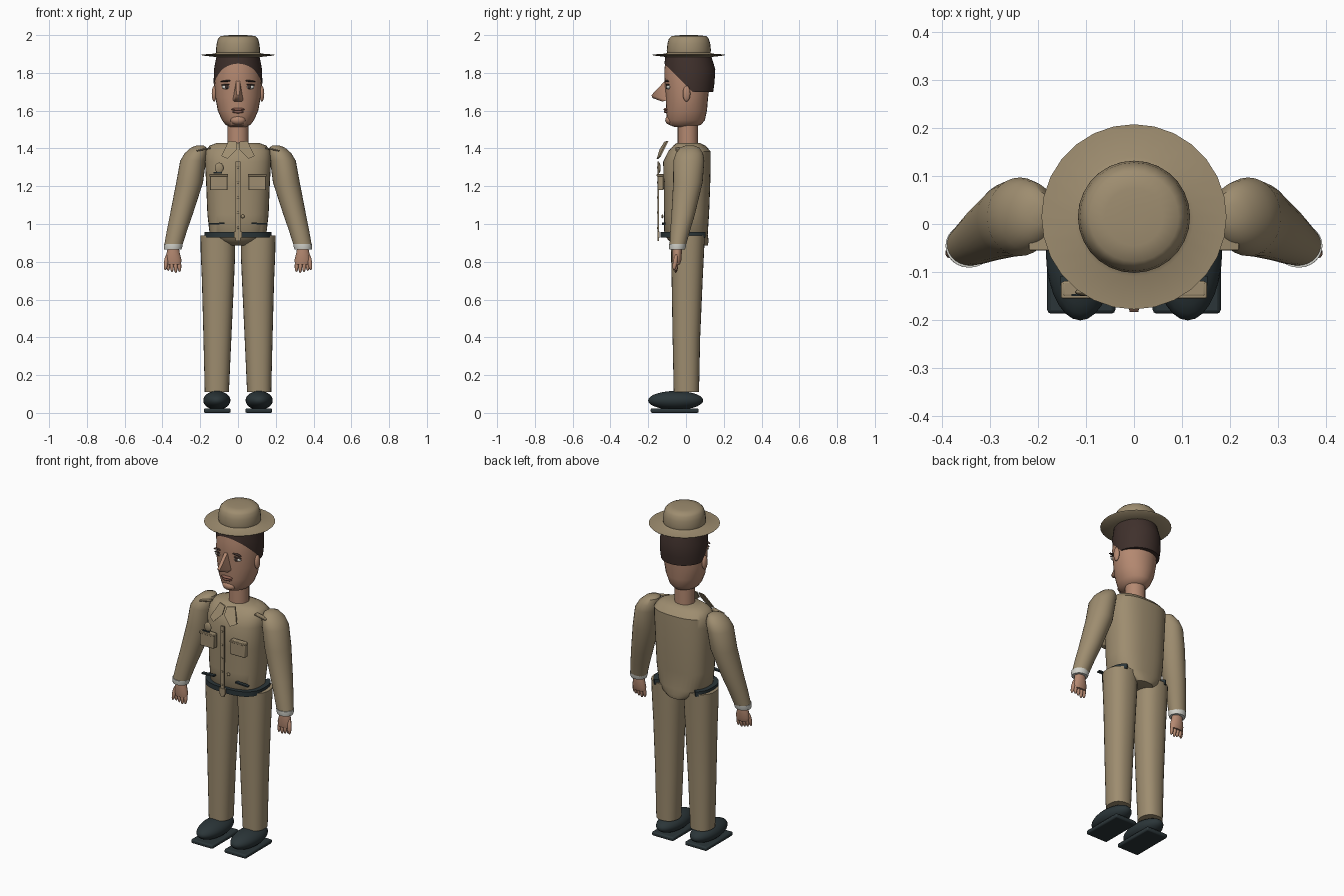
import bpy, bmesh, math
from mathutils import Vector, Matrix

cube = bpy.data.objects.get("Cube")
if cube:
    bpy.data.objects.remove(cube, do_unlink=True)


def material(name, rgb):
    m = bpy.data.materials.new(name)
    m.use_nodes = True
    m.diffuse_color = (*rgb, 1)
    m.node_tree.nodes["Principled BSDF"].inputs["Base Color"].default_value = (*rgb, 1)
    return m


KHAKI = material("khaki cloth", (0.34, 0.265, 0.16))
SKIN = material("skin", (0.46, 0.25, 0.165))
HAIR = material("dark brown hair", (0.05, 0.03, 0.025))
BLACK = material("blue black leather", (0.024, 0.036, 0.04))
WHITE = material("off white", (0.65, 0.65, 0.6))
LIPS = material("lip red", (0.27, 0.12, 0.085))


def finish(name, bm, mat, angle=40):
    bmesh.ops.recalc_face_normals(bm, faces=bm.faces)
    me = bpy.data.meshes.new(name)
    bm.to_mesh(me)
    bm.free()
    me.materials.append(mat)
    for p in me.polygons:
        p.use_smooth = True
    me.set_sharp_from_angle(angle=math.radians(angle))
    ob = bpy.data.objects.new(name, me)
    bpy.context.collection.objects.link(ob)
    return ob


def oval(cx, cy, rx, ry, power, t):
    c, s = math.cos(t), math.sin(t)
    return (cx + rx * math.copysign(abs(c) ** (2 / power), c),
            cy + ry * math.copysign(abs(s) ** (2 / power), s))


def loft_mesh(sections, n=28, power=2):
    """Stack of oval rings, each given as (cx, cy, z, rx, ry)."""
    bm = bmesh.new()
    rings = [[bm.verts.new((*oval(cx, cy, rx, ry, power, math.tau * i / n), z))
              for i in range(n)] for cx, cy, z, rx, ry in sections]
    for a, b in zip(rings, rings[1:]):
        for i in range(n):
            j = (i + 1) % n
            bm.faces.new((a[i], a[j], b[j], b[i]))
    bm.faces.new(rings[0])
    bm.faces.new(rings[-1])
    return bm


def loft(name, sections, mat, n=28, power=2, side=1):
    flipped = [(side * s[0], *s[1:]) for s in sections]
    return finish(name, loft_mesh(flipped, n, power), mat)


def ball(name, pos, radii, mat, n=20, turn=0):
    bm = bmesh.new()
    bmesh.ops.create_uvsphere(bm, u_segments=n, v_segments=n // 2, radius=1)
    bm.transform(Matrix.Translation(pos) @ Matrix.Rotation(turn, 4, 'Y') @ Matrix.Diagonal((*radii, 1)))
    return finish(name, bm, mat)


def box(name, pos, size, mat, bevel=0.0, turn=0):
    bm = bmesh.new()
    bmesh.ops.create_cube(bm, size=1)
    bm.transform(Matrix.Translation(pos) @ Matrix.Rotation(turn, 4, 'Y') @ Matrix.Diagonal((*size, 1)))
    ob = finish(name, bm, mat)
    if bevel:
        mod = ob.modifiers.new("rounded", 'BEVEL')
        mod.width, mod.segments = bevel, 2
    return ob


def hull(name, points, mat, angle=40):
    bm = bmesh.new()
    for p in points:
        bm.verts.new(p)
    bmesh.ops.convex_hull(bm, input=bm.verts)
    return finish(name, bm, mat, angle)


def finger(name, a, b, r, mat):
    a, b = Vector(a), Vector(b)
    bm = bmesh.new()
    bmesh.ops.create_uvsphere(bm, u_segments=10, v_segments=8, radius=1)
    turn = (b - a).to_track_quat('Z', 'Y').to_matrix().to_4x4()
    bm.transform(Matrix.Translation((a + b) / 2) @ turn @ Matrix.Diagonal((r, r, (b - a).length / 2, 1)))
    return finish(name, bm, mat)


# Hat: brim and crown in one turned profile
hat = [(.10, 1.882), (.188, 1.892), (.193, 1.897), (.125, 1.902), (.115, 1.907), (.117, 1.92),
       (.113, 1.955), (.106, 1.98), (.093, 1.994), (.06, 1.999), (.02, 2.0)]
loft("hat", [(0, .015, z, r, r) for r, z in hat], KHAKI, n=28)

# Head and neck
loft("head", [(0, -.01, 1.513, .04, .05), (0, -.005, 1.525, .066, .085), (0, 0, 1.55, .085, .1),
              (0, .003, 1.6, .107, .108), (0, .005, 1.67, .12, .112), (0, .007, 1.75, .124, .121),
              (0, .01, 1.82, .12, .125), (0, .01, 1.89, .108, .112)], SKIN)
loft("neck", [(0, .01, z, .056, .054) for z in (1.4, 1.48, 1.56)], SKIN, n=20)

# Hair: a shell around the head, cut along a slanted hairline
bm = loft_mesh([(0, .022, 1.70, .124, .122), (0, .022, 1.75, .129, .129),
                (0, .019, 1.82, .127, .136), (0, .012, 1.888, .114, .122)], n=40)
bmesh.ops.bisect_plane(bm, geom=bm.verts[:] + bm.edges[:] + bm.faces[:], plane_co=(0, -.115, 1.85),
                       plane_no=(0, -1, -1), clear_outer=True)
finish("hair", bm, HAIR)

# Face
hull("nose", [(-.01, -.105, 1.765), (.01, -.105, 1.765), (-.028, -.10, 1.655), (.028, -.10, 1.655),
              (-.009, -.183, 1.682), (.009, -.183, 1.682), (0, -.178, 1.667),
              (-.02, -.125, 1.648), (.02, -.125, 1.648)], SKIN, 60)
ball("upper_lip", (0, -.104, 1.607), (.036, .015, .008), LIPS)
ball("lower_lip", (0, -.103, 1.594), (.03, .014, .008), LIPS)
ball("chin", (0, -.085, 1.55), (.04, .025, .025), SKIN)

# Shirt body
loft("shirt", [(0, .03, .885, .07, .085), (0, .015, .91, .115, .105), (0, 0, .945, .15, .115),
               (0, .003, 1.05, .162, .119), (0, .005, 1.2, .168, .123), (0, .005, 1.33, .175, .126),
               (0, .018, 1.385, .172, .112), (0, .018, 1.415, .15, .085),
               (0, .012, 1.43, .11, .06)], KHAKI, n=36, power=2.5)
box("placket", (0, -.146, 1.12), (.024, .008, .42), KHAKI)
for k in range(5):
    ball("placket_button", (0, -.151, .98 + .08 * k), (.006, .003, .006), KHAKI, 10)
box("buckle", (0, -.146, .942), (.04, .012, .034), KHAKI)
ball("shirt_button", (.025, -.125, 1.04), (.01, .006, .01), KHAKI, 12)
ball("badge", (-.1, -.142, 1.297), (.023, .008, .028), KHAKI)
box("badge_pin", (-.108, -.148, 1.272), (.045, .005, .007), BLACK)

# Belt: a flat band, open at the back
bm = bmesh.new()
steps = 36
rows = []
for i in range(steps + 1):
    t = math.pi * (-1.25 + 1.5 * i / steps)
    inner, outer = oval(0, 0, .142, .105, 2.6, t), oval(0, 0, .178, .136, 2.6, t)
    rows.append([bm.verts.new((*p, z)) for p, z in
                 ((inner, .928), (outer, .928), (outer, .957), (inner, .957))])
for a, b in zip(rows, rows[1:]):
    for i in range(4):
        j = (i + 1) % 4
        bm.faces.new((a[i], a[j], b[j], b[i]))
bm.faces.new(rows[0])
bm.faces.new(rows[-1])
finish("belt", bm, BLACK)

for s, side in ((1, "left_"), (-1, "right_")):
    # Eyes, brows and ears
    ball(side + "eye", (s * .06, -.093, 1.725), (.026, .011, .012), WHITE)
    ball(side + "iris", (s * .06, -.1, 1.726), (.011, .007, .011), HAIR, 12)
    ball(side + "eyelid", (s * .06, -.096, 1.738), (.03, .01, .004), HAIR, 12, s * .1)
    ball(side + "eyebrow", (s * .06, -.1, 1.757), (.033, .01, .005), HAIR, 12, s * .1)
    ball(side + "ear", (s * .126, .003, 1.69), (.013, .02, .042), SKIN)

    # Collar flap, shoulder strap, pocket and pocket slit
    flap = [(.006, -.115, 1.435), (.05, -.1, 1.44), (.088, -.14, 1.36), (.055, -.155, 1.345),
            (.006, -.14, 1.395)]
    hull(side + "collar", [(s * x, y + d, z) for x, y, z in flap for d in (0, .008)], KHAKI)
    box(side + "shoulder_strap", (s * .182, -.04, 1.395), (.075, .03, .008), KHAKI, .003, s * .2)
    box(side + "pocket", (s * .102, -.135, 1.222), (.094, .032, .086), KHAKI, .004)
    box(side + "pocket_flap", (s * .102, -.138, 1.258), (.1, .034, .012), KHAKI, .003)
    box(side + "lower_slit", (s * .112, -.118, 1.002), (.082, .02, .008), BLACK, 0, s * .05)

    # Sleeve, cuff and hand
    loft(side + "sleeve", [(.2, .02, 1.416, .018, .02), (.208, .02, 1.405, .04, .05),
                           (.222, .018, 1.375, .06, .072), (.238, .015, 1.335, .068, .082),
                           (.256, .01, 1.22, .071, .078), (.3, -.015, 1.05, .06, .062),
                           (.322, -.03, .97, .054, .053), (.343, -.044, .885, .048, .043)],
         KHAKI, side=s)
    loft(side + "cuff", [(.343, -.045, .893, .05, .046), (.344, -.046, .878, .049, .045),
                         (.345, -.047, .864, .045, .041)], WHITE, side=s, n=24)
    loft(side + "palm", [(.343, -.046, .872, .03, .025), (.343, -.047, .85, .034, .025),
                         (.342, -.048, .81, .043, .024), (.34, -.05, .785, .038, .018)],
         SKIN, side=s, n=20)
    for k in range(4):
        x = .312 + .02 * k
        finger(side + "finger", (s * x, -.048, .815), (s * (x - .003), -.055, .74 + .006 * abs(k - 1)),
               .0105, SKIN)
    finger(side + "thumb", (s * .375, -.05, .84), (s * .386, -.065, .755), .012, SKIN)

    # Trouser leg, shoe and sole
    loft(side + "trouser_leg", [(.107, .01, .94, .092, .09), (.106, .008, .84, .091, .087),
                                (.106, .006, .7, .085, .082), (.109, .002, .4, .074, .073),
                                (.112, .002, .11, .064, .067)], KHAKI, side=s, power=2.3)
    ball(side + "shoe", (s * .112, -.055, .066), (.072, .146, .05), BLACK, 28)
    box(side + "sole", (s * .11, -.06, .012), (.142, .254, .024), BLACK, .008)
